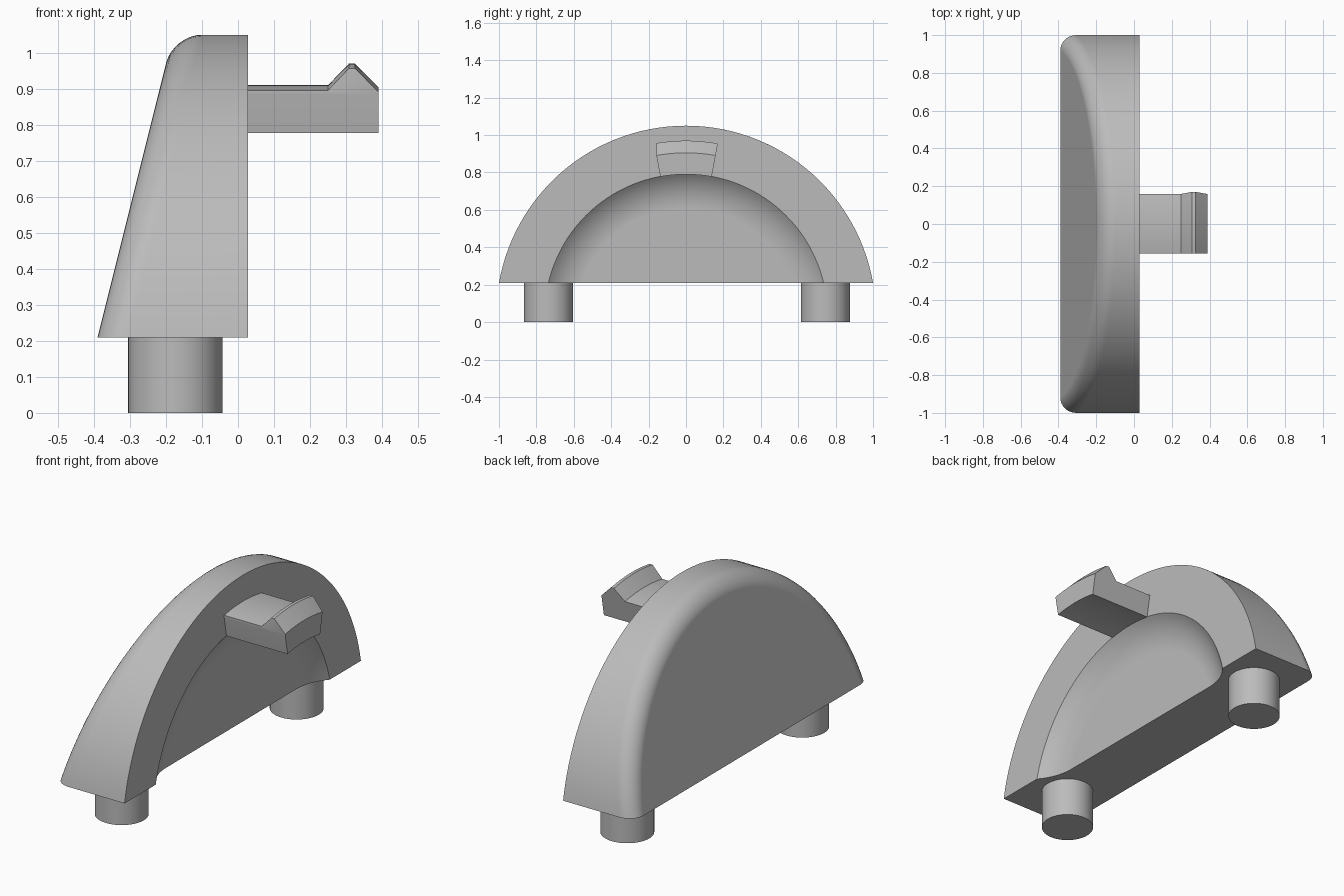
import bpy, bmesh, math
from mathutils import Matrix, Vector

default = bpy.data.objects.get("Cube")
if default:
    bpy.data.objects.remove(default, do_unlink=True)

AXIS_Z = 0.035    # height of the axis shared by all the arcs
RADIUS = 1.015    # outer arch
BACK = 0.028      # flat face on the tab side
BASE = 0.21       # underside of the arch

grey = bpy.data.materials.new("plain grey")
grey.use_nodes = True
colour = (0.5, 0.5, 0.5, 1)
grey.diffuse_color = colour
grey.node_tree.nodes["Principled BSDF"].inputs["Base Color"].default_value = colour


def make_object(name, bm):
    bmesh.ops.recalc_face_normals(bm, faces=bm.faces)
    mesh = bpy.data.meshes.new(name)
    bm.to_mesh(mesh)
    bm.free()
    mesh.materials.append(grey)
    obj = bpy.data.objects.new(name, mesh)
    bpy.context.collection.objects.link(obj)
    return obj


def activate(obj):
    bpy.ops.object.select_all(action='DESELECT')
    obj.select_set(True)
    bpy.context.view_layer.objects.active = obj


def smooth(obj):
    activate(obj)
    bpy.ops.object.shade_smooth_by_angle(angle=math.radians(30))
    mod = obj.modifiers.new("even normals", 'WEIGHTED_NORMAL')
    mod.keep_sharp = True


def sweep(name, profile, start, end, steps):
    """Turn an (x, radius) profile about the arch axis; angles from straight up."""
    bm = bmesh.new()
    rings = []
    for i in range(steps + 1):
        a = start + (end - start) * i / steps
        rings.append([bm.verts.new((x, r * math.sin(a), AXIS_Z + r * math.cos(a)))
                      for x, r in profile])
    n = len(profile)
    for r0, r1 in zip(rings, rings[1:]):
        for j in range(n):
            k = (j + 1) % n
            bm.faces.new((r0[j], r0[k], r1[k], r1[j]))
    bm.faces.new(rings[0])
    bm.faces.new(rings[-1])
    return bm


# Arch body: half disc with a sloping face and a rounded rim
bm = bmesh.new()
steps = 72
back, slope = [], []
for i in range(steps + 1):
    a = math.radians(-10 + 200 * i / steps)
    y, z = RADIUS * math.cos(a), AXIS_Z + RADIUS * math.sin(a)
    back.append(bm.verts.new((BACK, y, z)))
    slope.append(bm.verts.new((-0.39 + 0.25 * (z - BASE), y, z)))
bm.faces.new(back)
bm.faces.new(slope)
for i in range(steps + 1):
    j = (i + 1) % (steps + 1)
    bm.faces.new((back[i], back[j], slope[j], slope[i]))
bmesh.ops.recalc_face_normals(bm, faces=bm.faces)
rim = [bm.edges.get((p, q)) for p, q in zip(slope, slope[1:])]
bmesh.ops.bevel(bm, geom=rim, offset=0.08, offset_type='OFFSET', segments=8,
                profile=0.5, affect='EDGES')
cut = bmesh.ops.bisect_plane(bm, geom=bm.verts[:] + bm.edges[:] + bm.faces[:],
                             plane_co=(0, 0, BASE), plane_no=(0, 0, 1),
                             clear_inner=True)
bmesh.ops.holes_fill(bm, edges=[e for e in bm.edges if e.is_boundary], sides=0)
body = make_object("arch_body", bm)

# Shallow recess with a curved wall
FILLET, DEPTH, FLOOR_R = 0.27, 0.07, 0.575
sweep_angle = math.acos((FILLET - DEPTH) / FILLET)
wall = []
for i in range(13):
    t = sweep_angle * i / 12
    wall.append((BACK - DEPTH + FILLET * (1 - math.cos(t)),
                 FLOOR_R + FILLET * math.sin(t)))
wall.append((0.2, wall[-1][1]))
bm = bmesh.new()
rings = []
for x, r in wall:
    rings.append([bm.verts.new((x, r * math.cos(a), AXIS_Z + r * math.sin(a)))
                  for a in (math.tau * i / 128 for i in range(128))])
for r0, r1 in zip(rings, rings[1:]):
    for i in range(128):
        j = (i + 1) % 128
        bm.faces.new((r0[i], r0[j], r1[j], r1[i]))
bm.faces.new(rings[0])
bm.faces.new(rings[-1])
cutter = make_object("recess_cutter", bm)
cutter.hide_render = True
activate(body)
mod = body.modifiers.new("recess", 'BOOLEAN')
mod.operation = 'DIFFERENCE'
mod.solver = 'EXACT'
mod.object = cutter
bpy.ops.object.modifier_apply(modifier=mod.name)
bpy.data.objects.remove(cutter, do_unlink=True)
smooth(body)

# Snap tab: hooked profile curved around the arch axis
tab_profile = [(BACK - 0.01, 0.755), (0.39, 0.755), (0.39, 0.87), (0.325, 0.935),
               (0.308, 0.935), (0.25, 0.875), (BACK - 0.01, 0.875)]
half = 0.183
bm = sweep("snap_tab", tab_profile, -half, half, 12)
# Trim the tab to straight parallel sides
for y, side in ((-0.157, -1), (0.169, 1)):
    bmesh.ops.bisect_plane(bm, geom=bm.verts[:] + bm.edges[:] + bm.faces[:],
                           plane_co=(0, y, 0), plane_no=(0, side, 0), clear_outer=True)
    bmesh.ops.holes_fill(bm, edges=[e for e in bm.edges if e.is_boundary], sides=0)
smooth(make_object("snap_tab", bm))

# Two round feet
for name, y in (("front_foot", -0.735), ("back_foot", 0.745)):
    bm = bmesh.new()
    bmesh.ops.create_cone(bm, cap_ends=True, segments=48, radius1=0.131, radius2=0.131,
                          depth=BASE, matrix=Matrix.Translation(Vector((-0.174, y, BASE / 2))))
    smooth(make_object(name, bm))
